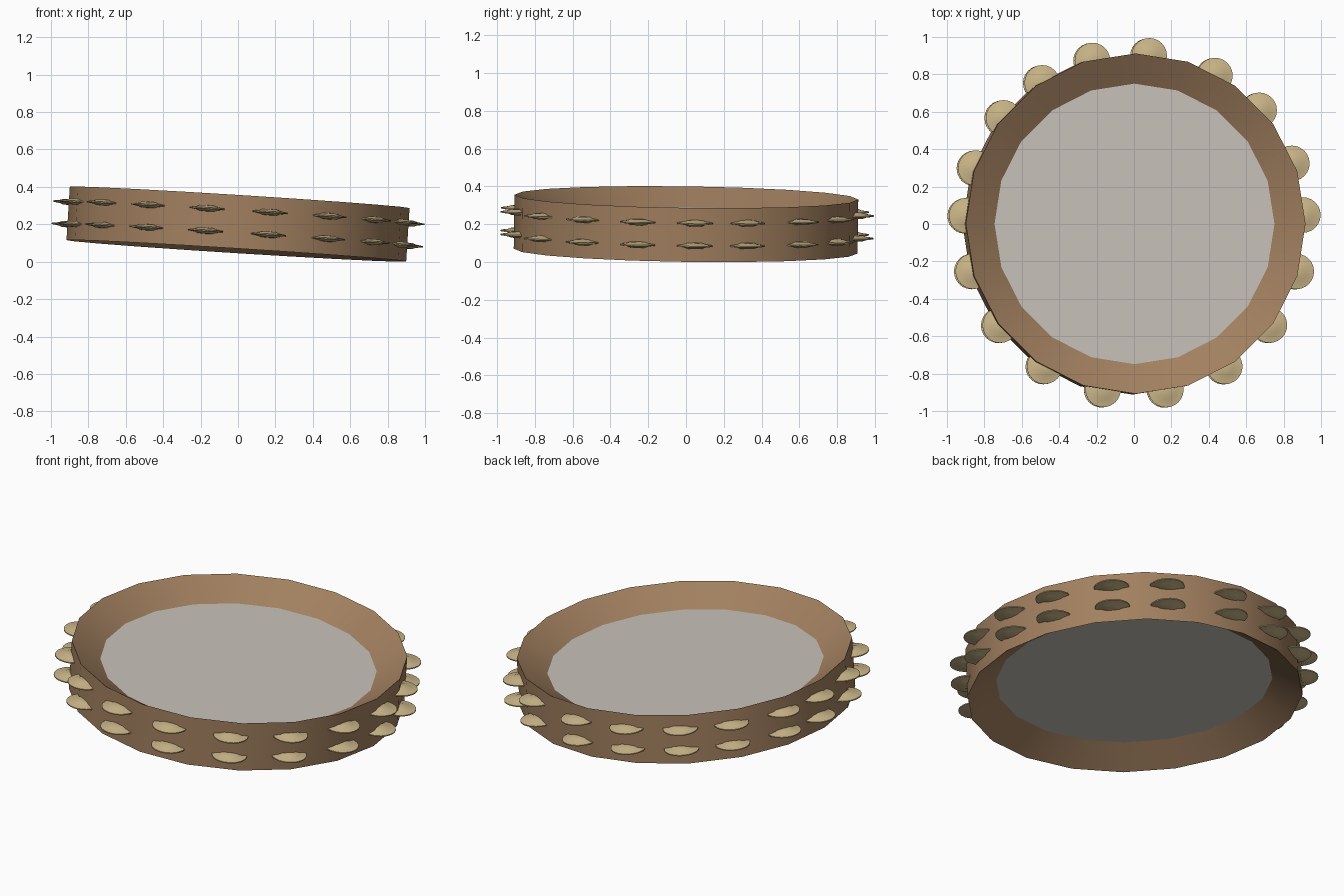
import bpy, bmesh, math
from mathutils import Matrix, Vector

if "Cube" in bpy.data.objects:
    bpy.data.objects.remove(bpy.data.objects["Cube"])

# Whole instrument leans down towards +x, with a slight lean to the back
TILT = (Matrix.Translation((0, 0, 0.204))
        @ Matrix.Rotation(math.radians(3.6), 4, 'Y')
        @ Matrix.Rotation(math.radians(-0.8), 4, 'X'))


def material(name, rgb):
    m = bpy.data.materials.new(name)
    m.diffuse_color = (*rgb, 1)
    m.use_nodes = True
    m.node_tree.nodes["Principled BSDF"].inputs["Base Color"].default_value = m.diffuse_color
    return m


wood = material("brown wood", (0.36, 0.215, 0.115))
skin = material("pale skin", (0.58, 0.54, 0.49))
brass = material("pale brass", (0.60, 0.47, 0.25))


def lathe(name, profile, sides, mat, matrix, closed=False):
    """Spin an (r, z) profile round z; open profiles end on the axis."""
    bm = bmesh.new()
    rings = []
    for r, z in profile:
        if r == 0:
            rings.append([bm.verts.new((0, 0, z))] * sides)
        else:
            rings.append([bm.verts.new((r * math.cos(2 * math.pi * i / sides),
                                        r * math.sin(2 * math.pi * i / sides), z))
                          for i in range(sides)])
    pairs = list(zip(rings, rings[1:]))
    if closed:
        pairs.append((rings[-1], rings[0]))
    for a, b in pairs:
        for i in range(sides):
            j = (i + 1) % sides
            bm.faces.new(list(dict.fromkeys((a[i], a[j], b[j], b[i]))))
    bmesh.ops.recalc_face_normals(bm, faces=bm.faces)
    me = bpy.data.meshes.new(name)
    bm.to_mesh(me)
    bm.free()
    me.materials.append(mat)
    ob = bpy.data.objects.new(name, me)
    ob.matrix_world = matrix
    bpy.context.collection.objects.link(ob)
    bpy.context.view_layer.objects.active = ob
    ob.select_set(True)
    bpy.ops.object.shade_smooth_by_angle(angle=math.radians(35))
    ob.select_set(False)
    return ob


# Wooden hoop: upright outside, inside sloping in to the skin
lathe("hoop", [(0.91, -0.143), (0.91, 0.143), (0.75, 0.043), (0.75, -0.043)],
      20, wood, TILT, closed=True)

# Drum skin filling the hoop
lathe("drum_skin", [(0, -0.043), (0.75, -0.043), (0.75, 0.043), (0, 0.043)],
      20, skin, TILT)

# Two rows of small cymbals round the hoop, unevenly spaced
angles = [85, 61.5, 42.3, 21, 3, -16.4, -36.9, -57.7, -79.4, -100.9,
          -122.4, -143.1, -163.7, 177.2, 160.7, 141.1, 123.3, 104.5]
cymbal = [(0, 0.017), (0.04, 0.015), (0.055, 0.009), (0.095, 0.003),
          (0.095, -0.003), (0.055, -0.009), (0.04, -0.015), (0, -0.017)]
for row, z in (("upper", 0.062), ("lower", -0.058)):
    for k, a in enumerate(angles):
        t = math.radians(a)
        place = Matrix.Translation((0.902 * math.cos(t), 0.902 * math.sin(t), z))
        lathe(f"{row}_cymbal_{k + 1}", cymbal, 24, brass, TILT @ place)

# Rest the lowest point exactly on z = 0
bpy.context.view_layer.update()
obs = list(bpy.context.collection.objects)
low = min((o.matrix_world @ v.co).z for o in obs for v in o.data.vertices)
for o in obs:
    o.location.z -= low
